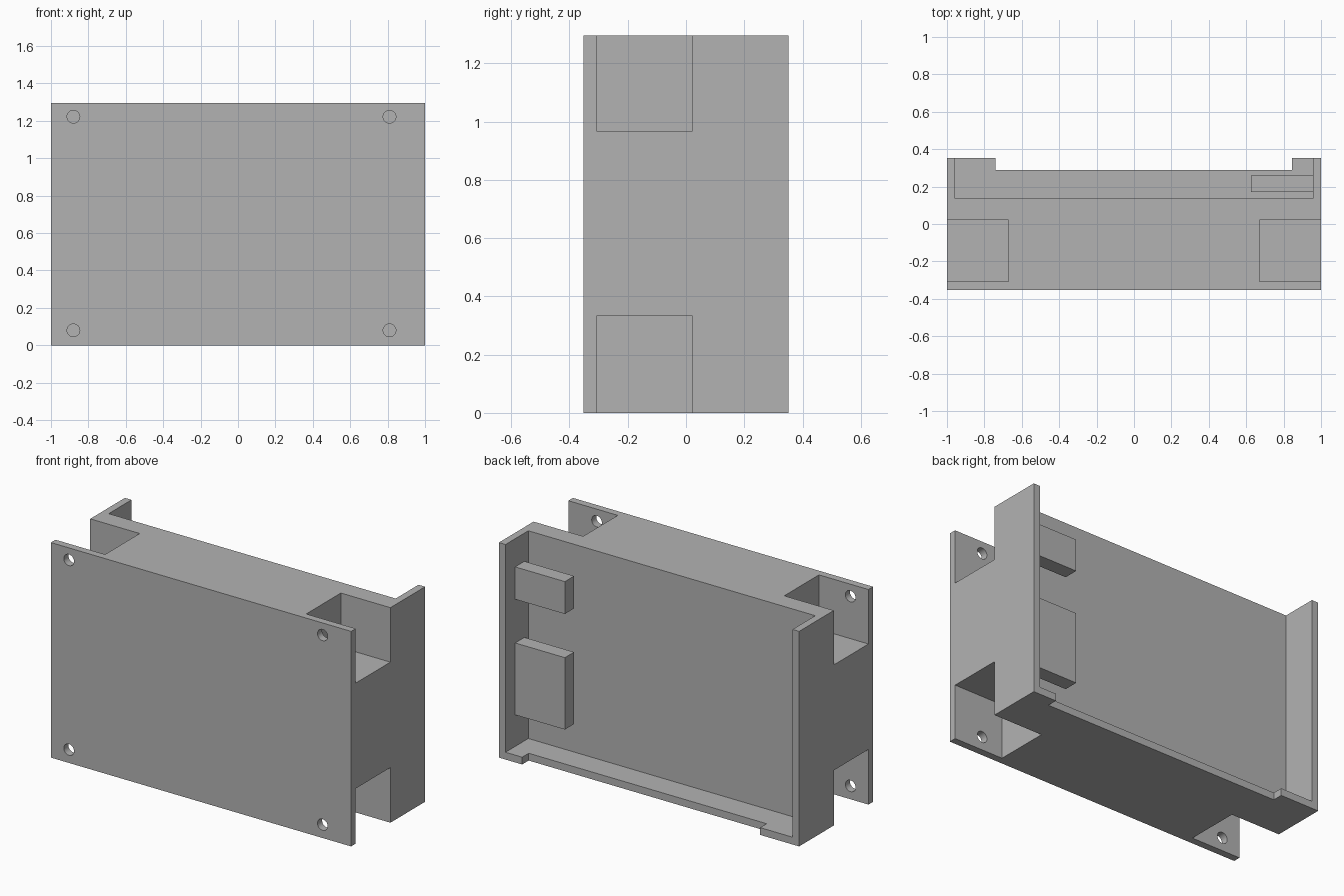
import bpy

if "Cube" in bpy.data.objects:
    bpy.data.objects.remove(bpy.data.objects["Cube"], do_unlink=True)

HEIGHT, DEPTH = 1.295, 0.352   # overall height, half depth
WALL = 0.044
OVER = 0.1                     # cutter overshoot

grey = bpy.data.materials.new("plain grey")
grey.use_nodes = True
grey.diffuse_color = (0.45, 0.45, 0.45, 1)
grey.node_tree.nodes["Principled BSDF"].inputs["Base Color"].default_value = (0.45, 0.45, 0.45, 1)


def box(name, x, y, z):
    """Box from (low, high) pairs on each axis."""
    bpy.ops.mesh.primitive_cube_add(size=1)
    ob = bpy.context.object
    ob.name = name
    for v in ob.data.vertices:
        v.co = [a + (b - a) * (c + 0.5) for (a, b), c in zip((x, y, z), v.co)]
    ob.data.materials.append(grey)
    return ob


def cut(target, cutter):
    """Subtract the cutter, then discard it."""
    mod = target.modifiers.new("cut", "BOOLEAN")
    mod.operation, mod.solver, mod.object = "DIFFERENCE", "EXACT", cutter
    bpy.context.view_layer.objects.active = target
    bpy.ops.object.modifier_apply(modifier=mod.name)
    bpy.data.objects.remove(cutter, do_unlink=True)


# Housing block with its front mounting plate
housing = box("housing", (-1, 1), (-DEPTH, DEPTH), (0, HEIGHT))

# Rear tray, open at the back and top
cut(housing, box("tray_cutter", (WALL - 1, 1 - WALL), (0.135, DEPTH + OVER), (WALL, HEIGHT + OVER)))

# Shortened middle of the bottom lip
cut(housing, box("lip_cutter", (-0.74, 0.845), (0.29, DEPTH + OVER), (-OVER, OVER)))

# Corner recesses behind the plate
for x in ((-1 - OVER, -0.67), (0.67, 1 + OVER)):
    for z in ((-OVER, 0.332), (0.967, HEIGHT + OVER)):
        cut(housing, box("recess_cutter", x, (WALL - DEPTH, 0.022), z))

# Screw holes through the plate
for x in (-0.88, 0.81):
    for z in (0.08, 1.222):
        bpy.ops.mesh.primitive_cylinder_add(vertices=32, radius=0.034, depth=0.2,
                                            location=(x, -DEPTH, z), rotation=(1.5708, 0, 0))
        hole = bpy.context.object
        hole.data.materials.append(grey)
        cut(housing, hole)

# Connector blocks on the tray's side wall
for name, z in (("upper_connector", (0.93, 1.125)), ("lower_connector", (0.234, 0.667))):
    box(name, (0.625, 1 - WALL), (0.172, 0.26), z)

# Smooth hole walls, sharp edges elsewhere
bpy.ops.object.select_all(action="DESELECT")
housing.select_set(True)
bpy.context.view_layer.objects.active = housing
bpy.ops.object.shade_smooth_by_angle()
